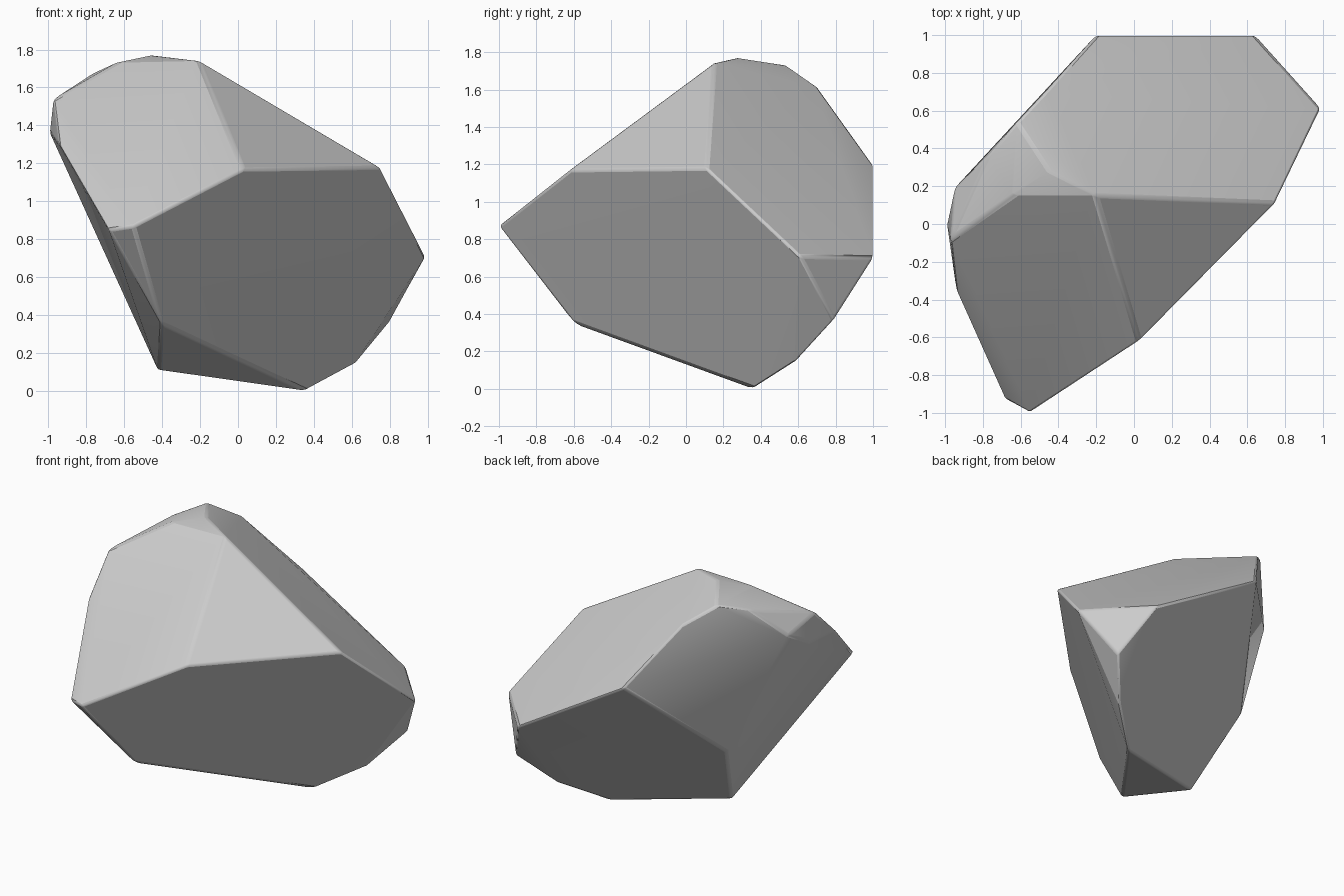
import bpy, bmesh, math

if "Cube" in bpy.data.objects:
    bpy.data.objects.remove(bpy.data.objects["Cube"])

# Corner points of the faceted boulder
crown = [(-.2, .15, 1.74), (-.45, .28, 1.77), (-.64, .15, 1.73), (-.77, .36, 1.67),
         (-.62, .54, 1.73), (-.47, .70, 1.62)]
girdle = [(.75, .11, 1.18), (.03, -.62, 1.17), (-.55, -1.0, .87), (-.68, -.93, .85),
          (-.94, -.35, 1.3), (-.97, -.08, 1.54), (-.99, 0, 1.36), (-.95, .19, 1.47),
          (-.2, 1.0, 1.2), (.64, 1.0, .7), (.99, .61, .71)]
base = [(.8, .79, .37), (.61, .58, .14), (.35, .36, 0), (-.42, .08, .11), (-.4, -.6, .35),
        (-.59, .38, .61)]

# Rock body: convex shell around the corners
bm = bmesh.new()
for p in crown + girdle + base:
    bm.verts.new(p)
bmesh.ops.convex_hull(bm, input=bm.verts[:])
loose = [v for v in bm.verts if not v.link_faces]
bmesh.ops.delete(bm, geom=loose, context='VERTS')
bmesh.ops.recalc_face_normals(bm, faces=bm.faces[:])
# Merge nearly flat triangles into broad facets
bmesh.ops.dissolve_limit(bm, angle_limit=math.radians(4), verts=bm.verts[:], edges=bm.edges[:])

me = bpy.data.meshes.new("rock")
bm.to_mesh(me)
bm.free()
rock = bpy.data.objects.new("rock", me)
bpy.context.collection.objects.link(rock)

# Slightly worn edges
bev = rock.modifiers.new("worn_edges", 'BEVEL')
bev.width = .015
bev.segments = 2
bev.limit_method = 'ANGLE'
bev.angle_limit = math.radians(25)

bpy.context.view_layer.objects.active = rock
rock.select_set(True)
bpy.ops.object.shade_smooth_by_angle(angle=math.radians(20))
